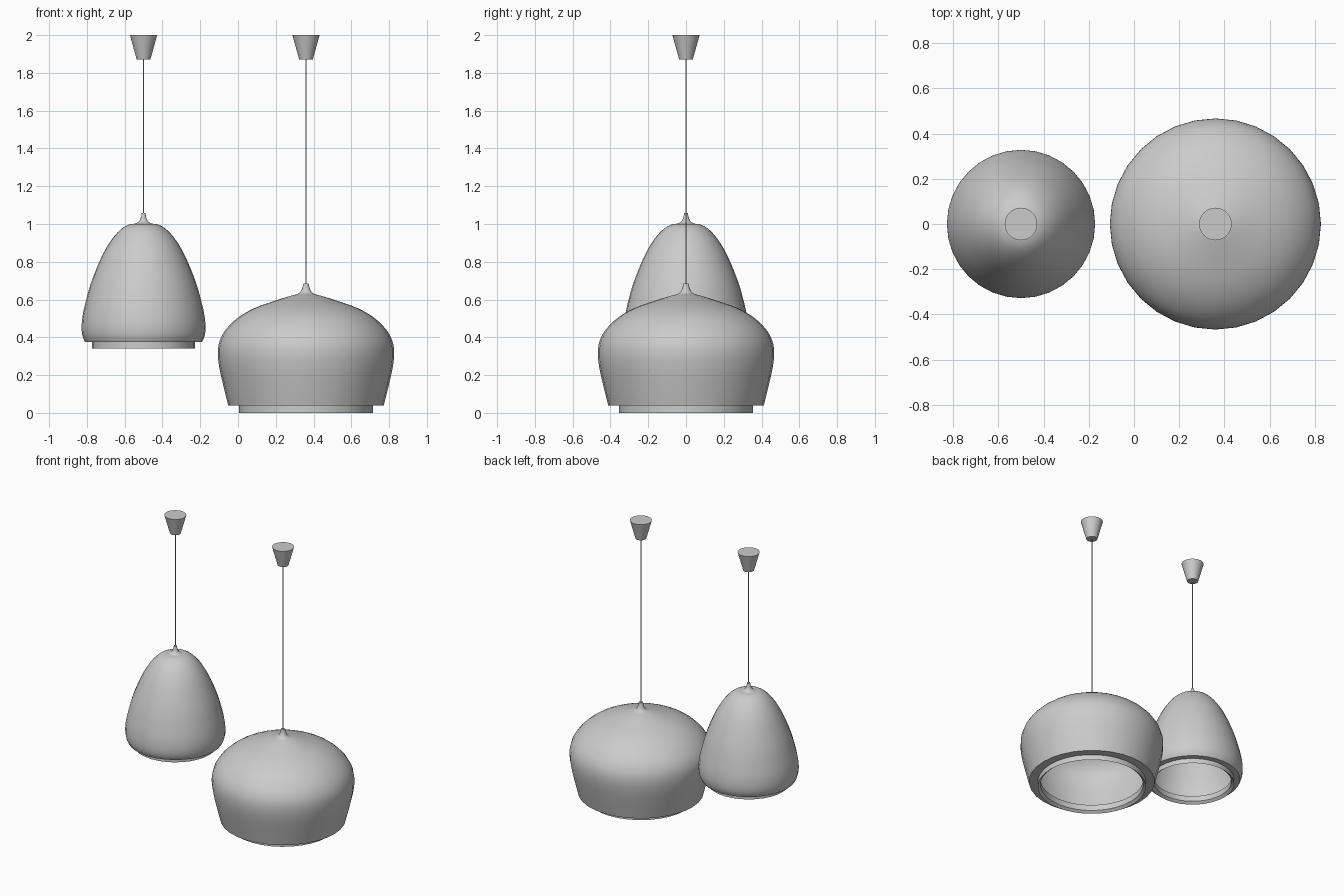
import bpy, bmesh, math

if "Cube" in bpy.data.objects:
    bpy.data.objects.remove(bpy.data.objects["Cube"])

SIDES = 32


def lathe(name, profile, x, angle=40):
    """Spin (radius, z) points around a vertical axis at x."""
    bm = bmesh.new()
    rings = []
    for r, z in profile:
        if r < 1e-6:
            rings.append([bm.verts.new((0, 0, z))])
        else:
            rings.append([bm.verts.new((r * math.cos(2 * math.pi * i / SIDES),
                                        r * math.sin(2 * math.pi * i / SIDES), z))
                          for i in range(SIDES)])
    for a, b in zip(rings, rings[1:]):
        for i in range(SIDES):
            j = (i + 1) % SIDES
            quad = [a[i % len(a)], a[j % len(a)], b[j % len(b)], b[i % len(b)]]
            bm.faces.new(list(dict.fromkeys(quad)))
    bmesh.ops.recalc_face_normals(bm, faces=bm.faces)
    mesh = bpy.data.meshes.new(name)
    bm.to_mesh(mesh)
    bm.free()
    ob = bpy.data.objects.new(name, mesh)
    ob.location.x = x
    bpy.context.collection.objects.link(ob)
    bpy.ops.object.select_all(action='DESELECT')
    ob.select_set(True)
    bpy.context.view_layer.objects.active = ob
    bpy.ops.object.shade_smooth_by_angle(angle=math.radians(angle))
    return ob


def smooth_curve(pts, steps=3):
    """Catmull-Rom curve through the profile points."""
    p = [pts[0]] + pts + [pts[-1]]
    out = []
    for a, b, c, d in zip(p, p[1:], p[2:], p[3:]):
        for s in range(steps):
            t = s / steps
            out.append(tuple(0.5 * (2 * b[k] + (c[k] - a[k]) * t
                             + (2 * a[k] - 5 * b[k] + 4 * c[k] - d[k]) * t * t
                             + (3 * b[k] - a[k] - 3 * c[k] + d[k]) * t ** 3)
                       for k in (0, 1)))
    return out + [pts[-1]]


def inset(pts, t):
    """Offset a top-to-rim profile inward by t."""
    out = []
    for i, (r, z) in enumerate(pts):
        a, b = pts[max(i - 1, 0)], pts[min(i + 1, len(pts) - 1)]
        dr, dz = b[0] - a[0], b[1] - a[1]
        n = math.hypot(dr, dz)
        out.append((r + dz / n * t, z - dr / n * t))
    return out


def pendant(prefix, x, neck, body, ring_r, ring_z):
    top = neck[0][1]
    rim_z = body[-1][1]
    # ceiling cup and cord
    lathe(prefix + "_ceiling_cup", [(0, 2), (0.072, 2), (0.036, 1.87), (0, 1.87)], x)
    lathe(prefix + "_cord", [(0, 1.88), (0.003, 1.88), (0.003, top - 0.02), (0, top - 0.02)], x)
    # hollow shade: outer skin, flat underside, hanging rim, inner wall
    outer = smooth_curve(neck + body)
    t = 0.018
    lip = ring_r - t
    inner = inset(smooth_curve(body), t)[::-1]
    inner[0] = (inner[0][0], rim_z + t)
    lathe(prefix + "_shade", [(0, top)] + outer
          + [(ring_r, rim_z), (ring_r, ring_z), (lip, ring_z + 0.015), (lip, rim_z + t)]
          + inner + [(0, inner[-1][1])], x)


# tall narrow pendant
pendant("tall_lamp", -0.5,
        [(0.010, 1.057), (0.014, 1.036), (0.024, 1.014), (0.045, 1.002)],
        [(0.07, 0.999), (0.11, 0.98), (0.155, 0.936), (0.2, 0.869), (0.24, 0.786),
         (0.28, 0.683), (0.305, 0.594), (0.321, 0.524), (0.328, 0.46),
         (0.324, 0.41), (0.31, 0.376)],
        0.272, 0.341)

# wide low pendant
pendant("wide_lamp", 0.36,
        [(0.014, 0.686), (0.019, 0.663), (0.03, 0.64), (0.05, 0.628)],
        [(0.08, 0.62), (0.17, 0.592), (0.27, 0.556), (0.355, 0.508), (0.42, 0.447),
         (0.456, 0.385), (0.467, 0.32), (0.46, 0.245), (0.439, 0.15), (0.411, 0.038)],
        0.354, 0.0)
